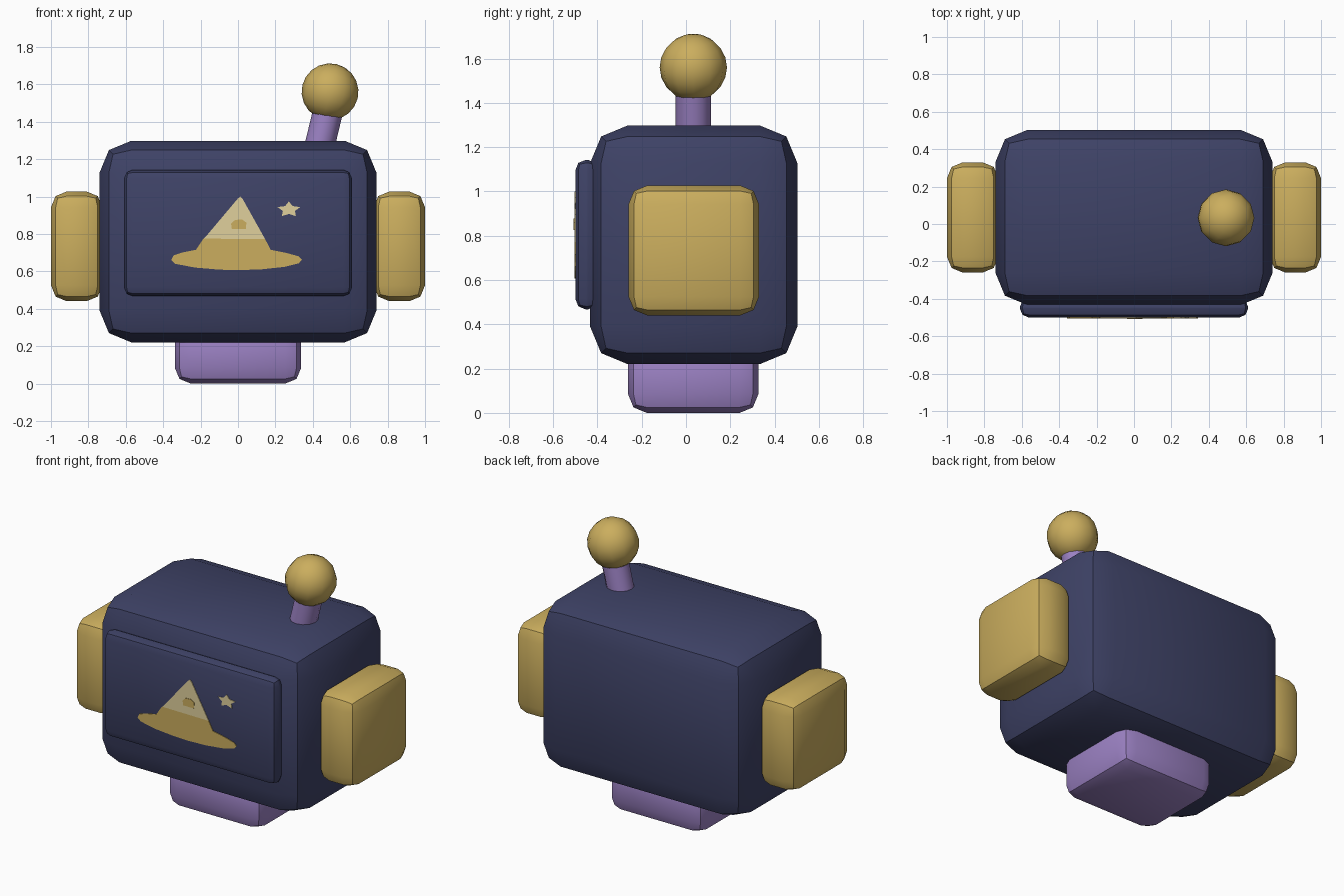
import bpy, bmesh, math
from mathutils import Matrix, Vector

if "Cube" in bpy.data.objects:
    bpy.data.objects.remove(bpy.data.objects["Cube"])


def srgb(r, g, b):
    lin = lambda c: ((c / 255 + 0.055) / 1.055) ** 2.4 if c > 10 else c / 255 / 12.92
    return (lin(r), lin(g), lin(b), 1)


def material(name, rgb):
    m = bpy.data.materials.new(name)
    m.diffuse_color = srgb(*rgb)
    m.use_nodes = True
    m.node_tree.nodes["Principled BSDF"].inputs["Base Color"].default_value = m.diffuse_color
    return m


navy = material("navy", (62, 66, 102))
gold = material("gold", (203, 174, 94))
purple = material("purple", (156, 130, 196))
cream = material("cream", (224, 208, 156))


def finish(bm, name, mat, angle=30):
    bmesh.ops.recalc_face_normals(bm, faces=bm.faces)
    me = bpy.data.meshes.new(name)
    bm.to_mesh(me)
    bm.free()
    me.materials.append(mat)
    ob = bpy.data.objects.new(name, me)
    bpy.context.collection.objects.link(ob)
    bpy.ops.object.select_all(action='DESELECT')
    ob.select_set(True)
    bpy.context.view_layer.objects.active = ob
    bpy.ops.object.shade_smooth_by_angle(angle=math.radians(angle))
    return ob


def rounded_box(name, lo, hi, bevel, mat):
    lo, hi = Vector(lo), Vector(hi)
    bm = bmesh.new()
    bmesh.ops.create_cube(bm, size=1, matrix=Matrix.Translation((lo + hi) / 2)
                          @ Matrix.Diagonal((*(hi - lo), 1)))
    bmesh.ops.bevel(bm, geom=bm.edges[:], offset=bevel, segments=2,
                    profile=0.5, affect='EDGES')
    return finish(bm, name, mat)


def plate(name, outline, mat, y=-0.5, thick=0.004):
    """Thin flat decal on the screen from an (x, z) outline."""
    bm = bmesh.new()
    face = bm.faces.new([bm.verts.new((x, y + 0.002, z)) for x, z in outline])
    ext = bmesh.ops.extrude_face_region(bm, geom=[face])
    vs = [v for v in ext["geom"] if isinstance(v, bmesh.types.BMVert)]
    bmesh.ops.translate(bm, verts=vs, vec=(0, -thick - 0.002, 0))
    return finish(bm, name, mat)


# Head, screen, neck base and ears
rounded_box("head", (-0.74, -0.433, 0.22), (0.74, 0.503, 1.298), 0.17, navy)
rounded_box("screen", (-0.61, -0.5, 0.467), (0.61, -0.395, 1.143), 0.048, navy)
rounded_box("neck_base", (-0.338, -0.262, 0), (0.338, 0.327, 0.32), 0.085, purple)
for side, name in ((-1, "left_ear"), (1, "right_ear")):
    a, b = sorted((side * 0.725, side * 1.0))
    rounded_box(name, (a, -0.26, 0.44), (b, 0.33, 1.027), 0.085, gold)

# Tilted antenna with ball tip
tilt = Matrix.Rotation(math.radians(13.5), 4, 'Y')
bm = bmesh.new()
bmesh.ops.create_cone(bm, cap_ends=True, segments=12, radius1=0.08, radius2=0.08, depth=0.3,
                      matrix=Matrix.Translation((0.452, 0.033, 1.335)) @ tilt)
finish(bm, "antenna_stem", purple, 40)
bm = bmesh.new()
bmesh.ops.create_uvsphere(bm, u_segments=12, v_segments=10, radius=0.152,
                          matrix=Matrix.Translation((0.492, 0.033, 1.56)) @ tilt)
finish(bm, "antenna_ball", gold, 60)

# Hat picture on the screen
plate("hat_brim", [(-0.185, 0.775), (-0.225, 0.715), (-0.30, 0.70), (-0.345, 0.685),
                   (-0.357, 0.66), (-0.335, 0.64), (-0.23, 0.62), (-0.10, 0.609),
                   (0.0, 0.606), (0.13, 0.611), (0.25, 0.624), (0.325, 0.643),
                   (0.342, 0.662), (0.325, 0.68), (0.26, 0.698), (0.175, 0.715),
                   (0.145, 0.772)], gold)
plate("hat_cone", [(-0.185, 0.772), (-0.16, 0.80), (0.0, 0.99), (0.012, 1.0),
                   (0.026, 0.985), (0.145, 0.772)], cream)
plate("hat_patch", [(-0.037, 0.855), (-0.015, 0.875), (0.022, 0.877), (0.045, 0.86),
                    (0.042, 0.825), (-0.033, 0.825)], gold, thick=0.007)

# Small star beside the hat
star = []
for i in range(10):
    r = 0.064 if i % 2 == 0 else 0.034
    t = math.pi / 2 + i * math.pi / 5
    star.append((0.272 + r * math.cos(t), 0.93 + 0.68 * r * math.sin(t)))
plate("star", star, cream)
